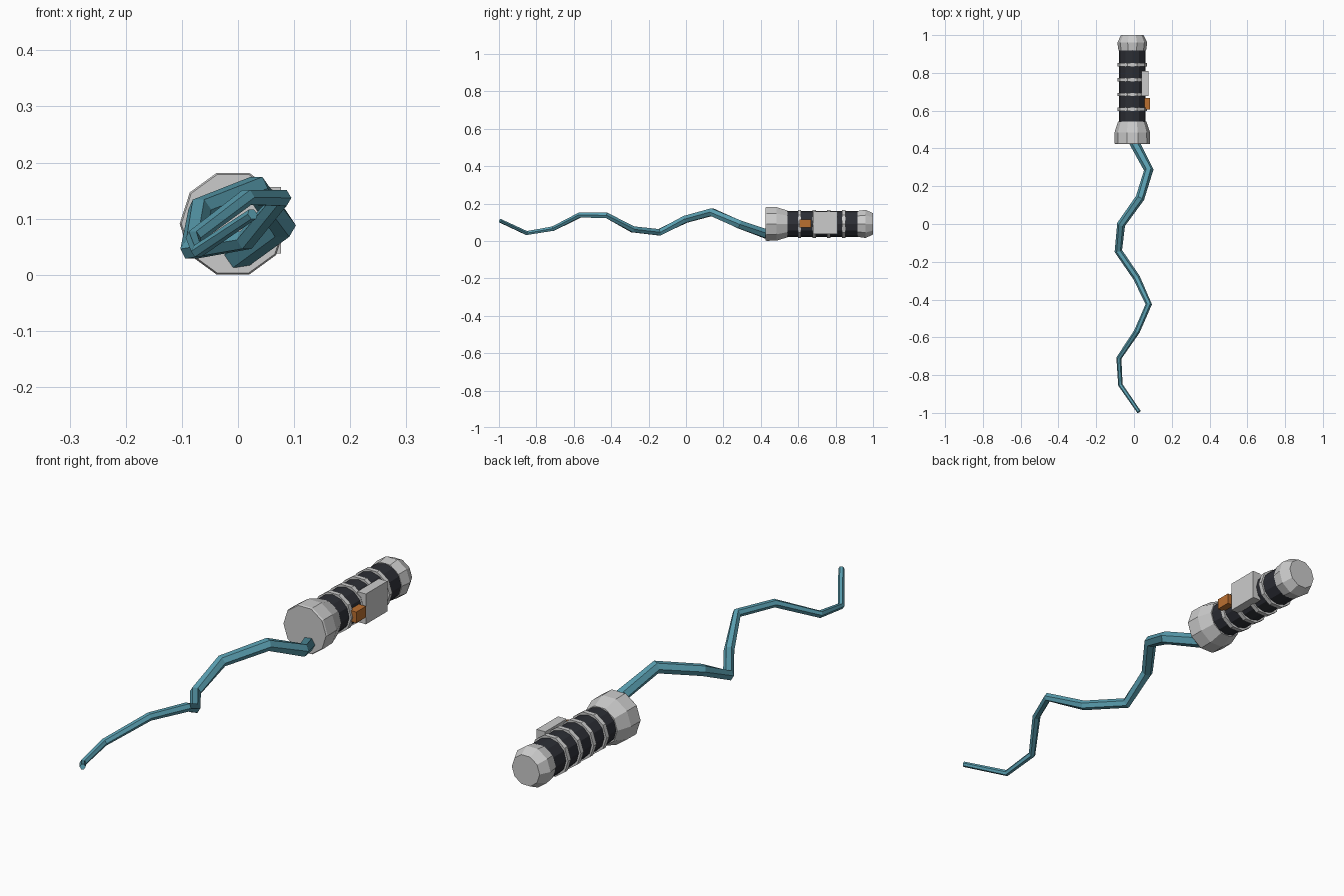
import bpy, bmesh, math
from mathutils import Vector

if "Cube" in bpy.data.objects:
    bpy.data.objects.remove(bpy.data.objects["Cube"])

CX, CZ = -0.009, 0.091   # handle axis


def material(name, rgb):
    m = bpy.data.materials.new(name)
    m.diffuse_color = (*rgb, 1)
    m.use_nodes = True
    m.node_tree.nodes["Principled BSDF"].inputs["Base Color"].default_value = m.diffuse_color
    return m


def skin_rings(name, rings, mat=None):
    """Join equal-length rings of points into a closed, flat-shaded tube."""
    bm = bmesh.new()
    vs = [[bm.verts.new(p) for p in r] for r in rings]
    n = len(vs[0])
    for a, b in zip(vs, vs[1:]):
        for i in range(n):
            j = (i + 1) % n
            bm.faces.new((a[i], a[j], b[j], b[i]))
    bm.faces.new(vs[0])
    bm.faces.new(vs[-1])
    bmesh.ops.recalc_face_normals(bm, faces=bm.faces)
    me = bpy.data.meshes.new(name)
    bm.to_mesh(me)
    bm.free()
    ob = bpy.data.objects.new(name, me)
    bpy.context.collection.objects.link(ob)
    if mat:
        me.materials.append(mat)
    return ob


def lathe(name, profile, sides, mat=None):
    """Turn (y, radius) pairs around the handle axis."""
    rings = [[(CX + r * math.cos(2 * math.pi * i / sides), y,
               CZ + r * math.sin(2 * math.pi * i / sides)) for i in range(sides)]
             for y, r in profile]
    return skin_rings(name, rings, mat)


def box(name, x, y, z, mat=None):
    rings = [[(px, y[0], z[0]), (px, y[1], z[0]), (px, y[1], z[1]), (px, y[0], z[1])]
             for px in x]
    return skin_rings(name, rings, mat)


teal = material("teal", (0.10, 0.34, 0.43))
dark = material("dark", (0.025, 0.027, 0.035))
orange = material("orange", (0.50, 0.16, 0.03))

# Handle: collar, grip, rings and pommel
lathe("collar", [(0.424, 0.092), (0.430, 0.095), (0.485, 0.094), (0.543, 0.075)], 10)
lathe("grip", [(0.50, 0.070), (0.95, 0.070)], 12, dark)
for k in range(4):
    y = 0.607 + 0.0785 * k
    lathe(f"grip_ring_{k + 1}", [(y - 0.009, 0.079), (y + 0.009, 0.079)], 10)
lathe("pommel", [(0.918, 0.073), (0.960, 0.079), (1.0, 0.060)], 10)

# Side plate and button
box("side_plate", (0.04, 0.077), (0.678, 0.810), (0.038, 0.156))
box("button", (0.04, 0.085), (0.607, 0.667), (0.072, 0.115), orange)

# Whip lash: tapered hexagonal tube along a wavy path
path = [Vector(p) for p in (
    (0.0, 0.435, 0.035), (0.078, 0.286, 0.088), (0.032, 0.138, 0.154),
    (-0.068, -0.002, 0.116), (-0.083, -0.143, 0.046), (0.014, -0.285, 0.062),
    (0.078, -0.425, 0.137), (0.016, -0.568, 0.138), (-0.080, -0.710, 0.066),
    (-0.072, -0.852, 0.042), (0.026, -0.994, 0.108))]
rings = []
for k, p in enumerate(path):
    d_in = (p - path[max(k - 1, 0)]).normalized()
    d_out = (path[min(k + 1, len(path) - 1)] - p).normalized()
    t = (d_in + d_out).normalized()
    side = t.cross(Vector((0, 0, 1))).normalized()
    up = side.cross(t)
    r = 0.027 - 0.0165 * k / (len(path) - 1)
    rings.append([p + r * (side * math.cos(a) + up * math.sin(a))
                  for a in (math.pi / 3 * i for i in range(6))])
skin_rings("lash", rings, teal)
